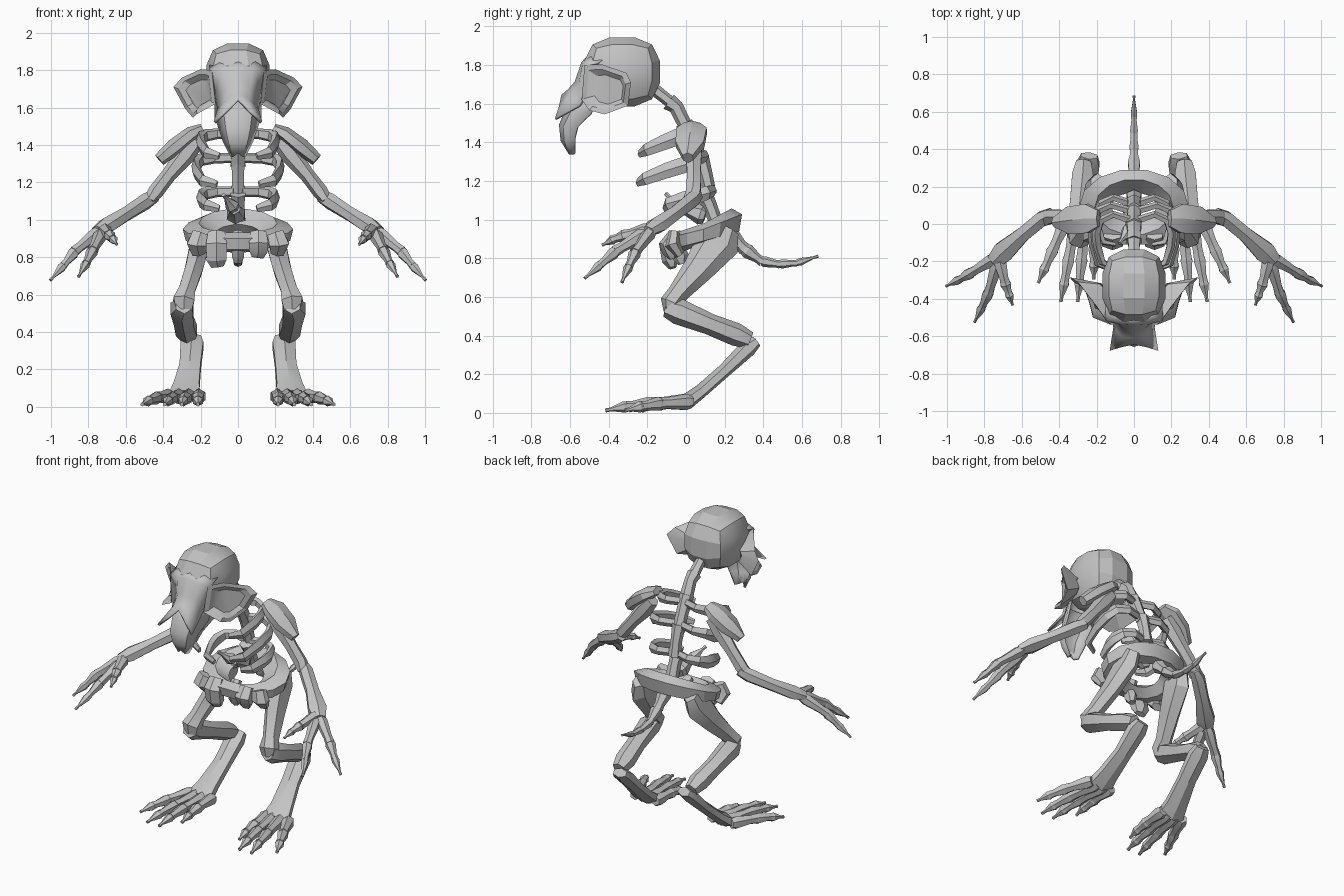
import bpy, bmesh, math
from mathutils import Vector as V

bone_mat = bpy.data.materials.new("bone_grey")
bone_mat.diffuse_color = (0.55, 0.55, 0.55, 1)


def finish(bm, name, mirror=False, thick=0, angle=28):
    bmesh.ops.recalc_face_normals(bm, faces=bm.faces[:])
    me = bpy.data.meshes.new(name)
    bm.to_mesh(me)
    bm.free()
    me.shade_smooth()
    me.set_sharp_from_angle(angle=math.radians(angle))
    me.materials.append(bone_mat)
    ob = bpy.data.objects.new(name, me)
    bpy.context.collection.objects.link(ob)
    if mirror:
        m = ob.modifiers.new("mirror", 'MIRROR')
        m.use_clip = True
        m.merge_threshold = 0.001
    if thick:
        s = ob.modifiers.new("thickness", 'SOLIDIFY')
        s.thickness = thick
        s.offset = 0
    return ob


def loft(bm, rings, loop=False):
    vs = [[bm.verts.new(p) for p in r] for r in rings]
    n = len(vs[0])
    for a, b in zip(vs, vs[1:] + (vs[:1] if loop else [])):
        for i in range(n):
            j = (i + 1) % n
            bm.faces.new((a[i], a[j], b[j], b[i]))
    if not loop:
        bm.faces.new(vs[0])
        bm.faces.new(vs[-1])


def tube(bm, pts, sizes, up=(0, 0, 1), n=6):
    """Loft n-gon sections (half width, half height) along a path."""
    pts = [V(p) for p in pts]
    rings = []
    for k, (p, (w, h)) in enumerate(zip(pts, sizes)):
        t = (pts[min(k + 1, len(pts) - 1)] - pts[max(k - 1, 0)]).normalized()
        side = t.cross(V(up)).normalized()
        nrm = side.cross(t)
        rings.append([p + side * w * math.cos(a) + nrm * h * math.sin(a)
                      for a in (2 * math.pi * (i + .5) / n for i in range(n))])
    loft(bm, rings)


def bone(name, pts, sizes, mirror=True, up=(0, 0, 1), n=6):
    bm = bmesh.new()
    tube(bm, pts, sizes, up, n)
    return finish(bm, name, mirror)


def chain(name, pts, radii, mirror=True, up=(0, 0, 1)):
    """Row of separate small bones, each flared at its joints."""
    bm = bmesh.new()
    for a, b, r, q in zip(pts, pts[1:], radii, radii[1:]):
        a, b = V(a), V(b)
        tube(bm, [a, a.lerp(b, .2), a.lerp(b, .8), b.lerp(a, -.05)],
             [(r * .85,) * 2, (r * 1.1,) * 2, (q * .9,) * 2, (q,) * 2], up)
    return finish(bm, name, mirror)


def sheet(name, rows, thick):
    """Half sheet, mirrored across the centre and thickened."""
    bm = bmesh.new()
    vs = [[bm.verts.new(p) for p in r] for r in rows]
    for a, b in zip(vs, vs[1:]):
        for i in range(len(a) - 1):
            bm.faces.new((a[i], a[i + 1], b[i + 1], b[i]))
    return finish(bm, name, True, thick, 40)


# Cranium: rounded, slightly boxy faceted block
bm = bmesh.new()
bmesh.ops.create_cube(bm, size=2)
bmesh.ops.subdivide_edges(bm, edges=bm.edges[:], cuts=2, use_grid_fill=True)
for v in bm.verts:
    p = v.co.normalized().lerp(v.co, .12)
    v.co = V((p.x * .185, -.33 + p.y * .212, 1.765 + p.z * .195))
finish(bm, "cranium", angle=22)

# Beak plate with a notched lower edge
sheet("upper_beak", [
    [(0, -.50, 1.85), (.08, -.48, 1.85), (.15, -.43, 1.82)],
    [(0, -.535, 1.81), (.08, -.53, 1.80), (.15, -.51, 1.79)],
    [(0, -.57, 1.71), (.06, -.55, 1.70), (.12, -.49, 1.68)],
    [(0, -.605, 1.67), (.055, -.60, 1.64), (.105, -.55, 1.59)],
    [(0, -.64, 1.64), (.06, -.655, 1.58), (.125, -.675, 1.52)]], .015)
# Hooked lower snout
sheet("lower_snout", [
    [(0, -.57, 1.66), (.07, -.55, 1.65), (.12, -.46, 1.64)],
    [(0, -.62, 1.56), (.07, -.59, 1.56), (.12, -.49, 1.55)],
    [(0, -.65, 1.49), (.06, -.63, 1.48), (.095, -.56, 1.48)],
    [(0, -.642, 1.41), (.045, -.625, 1.41), (.075, -.575, 1.42)],
    [(0, -.605, 1.36), (.02, -.60, 1.34), (.035, -.575, 1.34)]], .015)

# Flared eye sockets with a recessed centre
rim = [V(p) for p in ((.14, -.525, 1.80), (.20, -.44, 1.805), (.30, -.31, 1.76), (.345, -.285, 1.71),
                      (.28, -.30, 1.59), (.24, -.42, 1.545), (.22, -.50, 1.565), (.12, -.54, 1.62))]
mid, deep, back = V((.225, -.42, 1.67)), V((.19, -.38, 1.67)), V((.10, -.33, 1.69))
bm = bmesh.new()
loft(bm, [[p.lerp(back, .6) for p in rim], rim, [p.lerp(mid, .2) for p in rim],
          [p.lerp(deep, .42) for p in rim]])
finish(bm, "eye_socket", True)

# Spine, from the neck down to the pelvis
bm = bmesh.new()
for pts, w in (([(0, -.2, 1.70), (0, -.16, 1.67), (0, -.07, 1.60)], .038),
               ([(0, -.09, 1.61), (0, -.05, 1.58), (0, .0, 1.48)], .045),
               ([(0, -.01, 1.50), (0, .045, 1.38), (0, .085, 1.29)], .045),
               ([(0, .075, 1.33), (0, .105, 1.22), (0, .125, 1.13)], .042),
               ([(0, .09, 1.14), (0, .12, 1.08), (0, .15, 1.0)], .045)):
    tube(bm, pts, [(w, w), (w * .85, w * .85), (w, w * .8)], (0, 1, 0))
finish(bm, "spine")
chain("broken_lumbar_rib", [(-.01, .1, 1.02), (-.02, -.02, 1.06), (-.075, -.1, 1.13)],
      [.05, .035, .012], False)

# Three pairs of curved ribs
for k, (zb, zs, zf, w, yf) in enumerate(((1.46, 1.46, 1.34, .20, -.24),
                                         (1.33, 1.32, 1.19, .225, -.25),
                                         (1.15, 1.15, 1.06, .20, -.11))):
    yb = (.02, .07, .11)[k]
    bone("rib_%d" % (k + 1),
         [(.02, yb, zb), (w * .55, yb + .03, zb), (w * .88, yb, zb - .01), (w, yb - .06, zs - .03),
          (w * .98, yb * .4 + yf * .5, (zs + zf) / 2), (w * .85, yf * .85, zf + .02), (w * .5, yf, zf)],
         [(.022, .028), (.02, .03), (.022, .036), (.024, .045), (.024, .042), (.02, .034), (.012, .02)], n=5)

# Shoulder blades
bone("shoulder_blade",
     [(.19, .03, 1.49), (.25, .03, 1.46), (.34, .02, 1.39), (.42, .01, 1.32)],
     [(.05, .025), (.09, .04), (.085, .045), (.03, .035)])

# Arms
bone("upper_arm", [(.22, .04, 1.42), (.28, .04, 1.35), (.37, .04, 1.24), (.44, .04, 1.15), (.475, .03, 1.11)],
     [(.04, .04), (.048, .055), (.04, .04), (.042, .042), (.045, .03)])
bone("forearm", [(.44, .06, 1.13), (.49, .03, 1.10), (.60, -.06, 1.03), (.70, -.15, .97), (.75, -.2, .94)],
     [(.03, .035), (.045, .045), (.045, .04), (.065, .045), (.045, .03)])

# Two fingers and a thumb
for name, pts in (
        ("outer_finger", [(.74, -.18, .94), (.87, -.26, .835), (.93, -.295, .76), (1.0, -.33, .68)]),
        ("inner_finger", [(.73, -.21, .93), (.775, -.36, .84), (.81, -.44, .77), (.85, -.52, .70)]),
        ("thumb", [(.72, -.19, .95), (.69, -.31, .92), (.67, -.37, .90), (.65, -.43, .87)])):
    chain(name, pts, [.034, .03, .023, .009])

# Pelvis: tilted ring, higher and winged at the back
bm = bmesh.new()
rings = []
for i in range(14):
    a = 2 * math.pi * i / 14
    ca, s = math.cos(a), math.sin(a)
    z = .935 + .05 * s
    up = .03 * max(s, 0)
    rings.append([(ca * rx, .09 + s * ry, z + dz) for rx, ry, dz in
                  ((.12, .08, -.01), (.21, .15, .045 + up), (.295, .205, .015 + up),
                   (.28, .19, -.045), (.18, .13, -.06))])
loft(bm, rings, True)
finish(bm, "pelvis_ring")
# Uneven plates hanging at the front of the pelvis
for name, x, z, w in (("left_front_plate", -.115, .75, .065), ("right_front_plate", .11, .80, .06),
                      ("centre_front_plate", 0, .77, .04)):
    y = -.08 if x else -.03
    bone(name, [(x, y + .02, .93), (x, y - .02, .87), (x, y, z + .04), (x * .95, y + .01, z)],
         [(w * .8, .03), (w, .04), (w * .95, .045), (w * .6, .02)], False, (0, 1, 0))
bone("hip_plate", [(.2, -.06, .93), (.22, -.07, .87), (.21, -.03, .82)],
     [(.05, .03), (.06, .04), (.04, .025)], up=(0, 1, 0))

# Tail
chain("tail", [(0, .22, .93), (0, .30, .85), (0, .39, .785), (0, .48, .77), (0, .57, .775), (0, .68, .81)],
      [.042, .035, .026, .022, .018, .008], False)

# Legs
bone("thigh", [(.19, .21, .96), (.20, .17, .89), (.235, .06, .74), (.275, -.04, .62), (.29, -.08, .57), (.29, -.085, .52)],
     [(.045, .07), (.06, .115), (.055, .08), (.05, .055), (.065, .055), (.05, .03)], up=(0, 1, 0))
bone("shin", [(.29, -.10, .545), (.30, -.04, .525), (.29, .12, .46), (.275, .26, .405), (.27, .33, .375)],
     [(.05, .05), (.07, .068), (.06, .055), (.065, .06), (.045, .045)])
bone("long_foot_bone", [(.24, .365, .37), (.245, .32, .335), (.255, .2, .22), (.275, .08, .115), (.285, .0, .055)],
     [(.05, .03), (.07, .045), (.065, .036), (.08, .036), (.10, .042)])

# Four toes per foot
for k, (bx, tx, ty) in enumerate(((.21, .215, -.29), (.26, .30, -.41), (.31, .39, -.41), (.36, .51, -.31))):
    pts = [(bx + (tx - bx) * t, .03 + (ty - .03) * t, z)
           for t, z in ((0, .058), (.45, .05), (.75, .035), (1, .014))]
    chain("toe_%d" % (k + 1), pts, [.038, .033, .027, .011])
